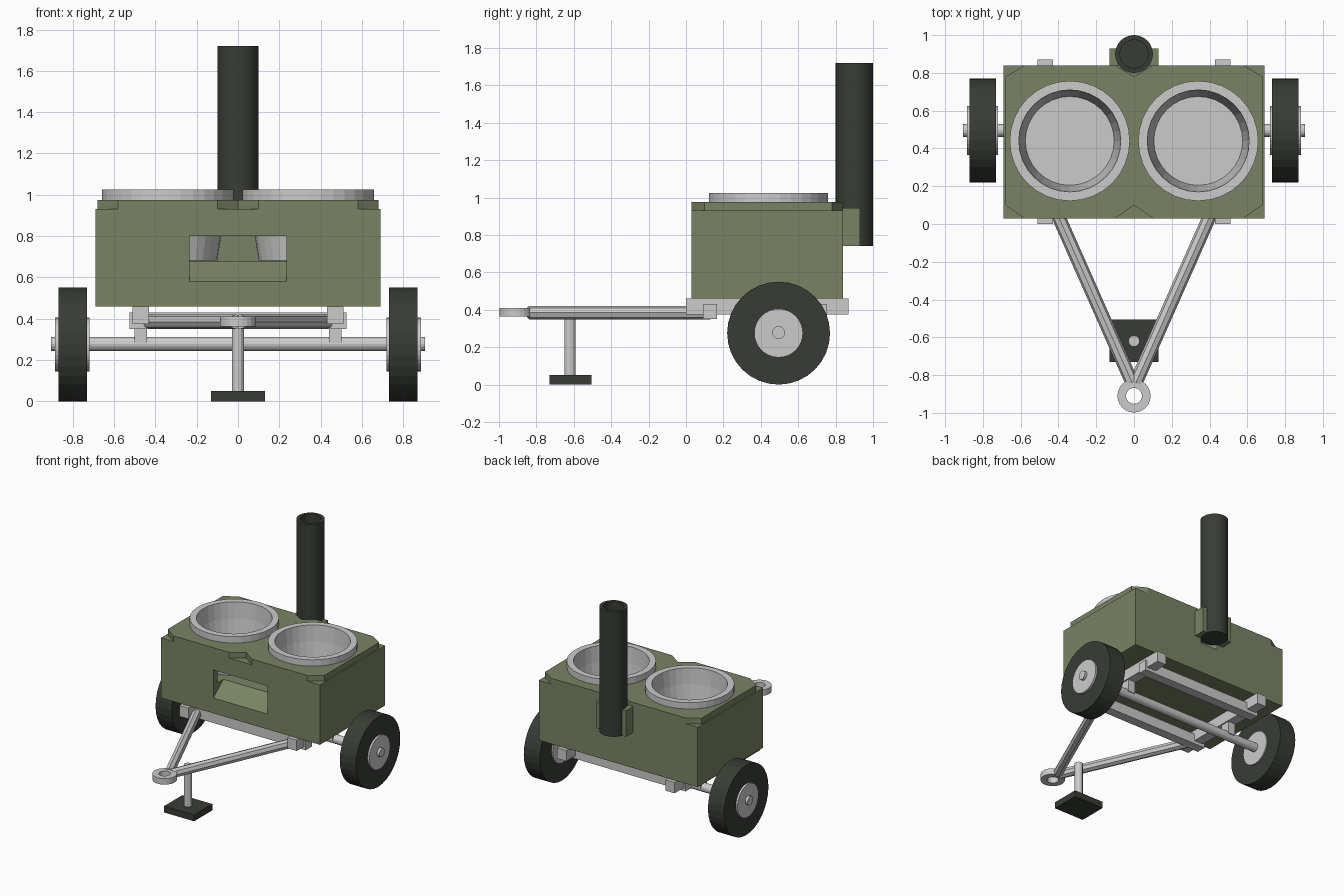
import bpy, bmesh, math
from mathutils import Vector, Matrix

if "Cube" in bpy.data.objects:
    bpy.data.objects.remove(bpy.data.objects["Cube"])


def material(name, rgb):
    m = bpy.data.materials.new(name)
    m.diffuse_color = (*rgb, 1)
    m.use_nodes = True
    m.node_tree.nodes["Principled BSDF"].inputs["Base Color"].default_value = m.diffuse_color
    return m


GREEN = material("olive_paint", (0.19, 0.23, 0.125))
DARK = material("dark_rubber", (0.04, 0.046, 0.036))


def finish(bm, name, mat=None):
    bmesh.ops.recalc_face_normals(bm, faces=bm.faces)
    me = bpy.data.meshes.new(name)
    bm.to_mesh(me)
    bm.free()
    ob = bpy.data.objects.new(name, me)
    bpy.context.collection.objects.link(ob)
    if mat:
        me.materials.append(mat)
    return ob


def box(name, x, y, z, mat=None):
    bm = bmesh.new()
    bmesh.ops.create_cube(bm, size=1)
    for v in bm.verts:
        v.co = [r[0] + (c + 0.5) * (r[1] - r[0]) for c, r in zip(v.co, (x, y, z))]
    return finish(bm, name, mat)


def rod(name, a, b, radius, sides=12, mat=None):
    a, b = Vector(a), Vector(b)
    d = b - a
    bm = bmesh.new()
    rot = d.to_track_quat('Z', 'Y').to_matrix().to_4x4()
    bmesh.ops.create_cone(bm, cap_ends=True, segments=sides, radius1=radius, radius2=radius,
                          depth=d.length, matrix=Matrix.Translation((a + b) / 2) @ rot)
    return finish(bm, name, mat)


def prism(name, points, direction, mat=None):
    bm = bmesh.new()
    f = bm.faces.new([bm.verts.new(p) for p in points])
    ext = bmesh.ops.extrude_face_region(bm, geom=[f])["geom"]
    bmesh.ops.translate(bm, vec=direction, verts=[v for v in ext if isinstance(v, bmesh.types.BMVert)])
    return finish(bm, name, mat)


def lathe(name, profile, centre, sides=32, closed=False, mat=None):
    """Spin (radius, z) points round a vertical axis; radius 0 closes the end."""
    bm = bmesh.new()
    vs = [bm.verts.new((r, 0, z)) for r, z in profile]
    edges = [bm.edges.new(p) for p in zip(vs, vs[1:])]
    if closed:
        edges.append(bm.edges.new((vs[-1], vs[0])))
    bmesh.ops.spin(bm, geom=vs + edges, cent=(0, 0, 0), axis=(0, 0, 1),
                   angle=math.tau, steps=sides, use_duplicate=False)
    bmesh.ops.remove_doubles(bm, verts=bm.verts, dist=1e-4)
    bmesh.ops.translate(bm, vec=centre, verts=bm.verts)
    return finish(bm, name, mat)


def cut(ob, cutters):
    for c in cutters:
        m = ob.modifiers.new("cut", 'BOOLEAN')
        m.operation, m.solver, m.object = 'DIFFERENCE', 'EXACT', c
        bpy.context.view_layer.objects.active = ob
        bpy.ops.object.modifier_apply(modifier=m.name)


# Body box and its top plate with clipped corners and centre notches
body = box("body", (-0.69, 0.69), (0.03, 0.84), (0.46, 0.93), GREEN)
half = [(0, 0.10), (0.10, 0.03), (0.58, 0.03), (0.68, 0.10),
        (0.68, 0.78), (0.58, 0.84), (0.10, 0.84), (0, 0.78)]
outline = half + [(-x, y) for x, y in half[-2:0:-1]]
top = prism("top_plate", [(x, y, 0.93) for x, y in outline], (0, 0, 0.045), GREEN)

# Cutters: inner chamber, sloping front hatch, bowl openings, chimney seat
chamber = box("chamber_cutter", (-0.66, 0.66), (0.08, 0.79), (0.68, 0.91))
hatch = prism("hatch_cutter", [(-0.235, y, z) for y, z in
              [(0.0, 0.80), (0.0, 0.58), (0.03, 0.58), (0.16, 0.685), (0.16, 0.80)]], (0.47, 0, 0))
wells = [rod("well_cutter", (s * 0.34, 0.44, 0.85), (s * 0.34, 0.44, 1.1), 0.295, 32) for s in (-1, 1)]
flue = rod("flue_cutter", (0, 0.90, 0.7), (0, 0.90, 1.2), 0.098, 32)
bracket = box("chimney_bracket", (-0.13, 0.13), (0.84, 0.93), (0.74, 0.945), GREEN)
cut(body, [chamber, hatch, *wells, flue])
cut(top, [*wells, flue])
cut(bracket, [flue])
for c in [chamber, hatch, *wells, flue]:
    bpy.data.objects.remove(c)

# Chimney pipe, closed at the bottom
lathe("chimney", [(0, 0.74), (0.10, 0.74), (0.10, 1.72), (0.075, 1.72), (0.075, 0.77), (0, 0.77)],
      (0, 0.90, 0), mat=DARK)

# Parts that repeat left and right
for s, side in ((-1, "left"), (1, "right")):
    # Cooking bowl with flat rim
    lathe(side + "_bowl", [(0, 0.682), (0.24, 0.682), (0.285, 0.97), (0.318, 0.97), (0.318, 1.025),
                           (0.27, 1.025), (0.262, 0.90), (0.235, 0.70), (0, 0.70)], (s * 0.34, 0.44, 0))
    # Wheel
    rod(side + "_tyre", (s * 0.73, 0.495, 0.275), (s * 0.87, 0.495, 0.275), 0.275, 32, DARK)
    rod(side + "_hub", (s * 0.72, 0.495, 0.275), (s * 0.885, 0.495, 0.275), 0.13, 32)
    # Chassis rail and axle block
    rail = sorted((s * 0.43, s * 0.51))
    box(side + "_rail", rail, (0.0, 0.87), (0.375, 0.46))
    box(side + "_axle_block", sorted((s * 0.44, s * 0.50)), (0.455, 0.535), (0.28, 0.38))
    # Drawbar
    rod(side + "_drawbar", (s * 0.44, 0.13, 0.385), (s * 0.01, -0.84, 0.385), 0.036, 8)

# Axle and cross members
rod("axle", (-0.905, 0.495, 0.278), (0.905, 0.495, 0.278), 0.034, 16)
box("front_cross_member", (-0.525, 0.525), (0.09, 0.165), (0.35, 0.43))
box("rear_cross_member", (-0.525, 0.525), (0.68, 0.755), (0.35, 0.43))

# Towing eye
lathe("towing_eye", [(0.042, 0.363), (0.088, 0.363), (0.088, 0.41), (0.042, 0.41)],
      (0, -0.91, 0), sides=24, closed=True)

# Support leg
rod("support_leg", (0, -0.62, 0.04), (0, -0.62, 0.37), 0.03, 12)
box("support_foot", (-0.13, 0.13), (-0.73, -0.505), (0, 0.05), DARK)
